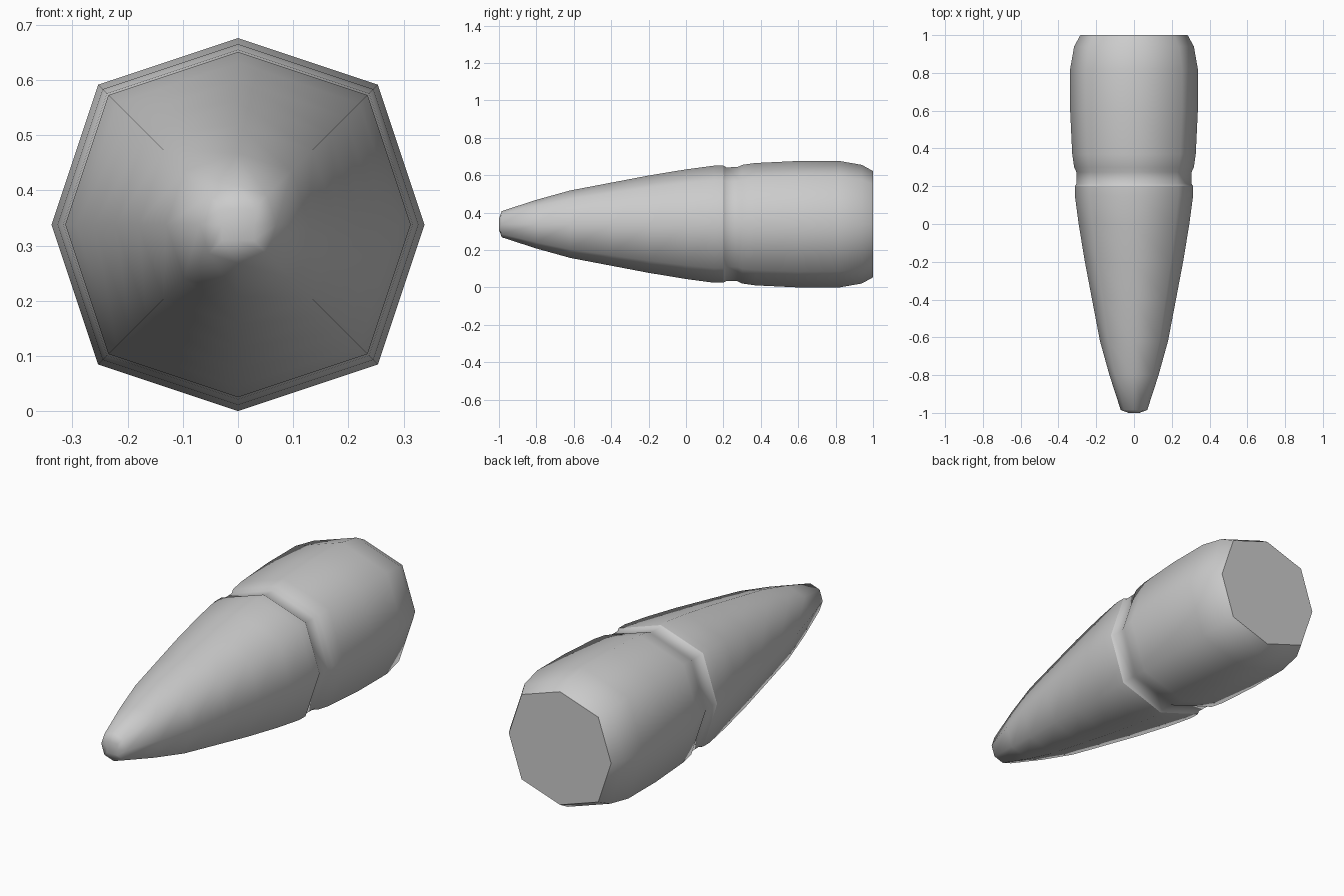
import bpy, bmesh

if "Cube" in bpy.data.objects:
    bpy.data.objects.remove(bpy.data.objects["Cube"])

# profile along the length: (y, radius on the axes, diagonal coordinate ratio)
PROFILE = [(-1.0, 0.029, 1.0), (-0.985, 0.07, 0.75), (-0.8, 0.13, 0.75),
           (-0.62, 0.18, 0.75), (-0.4, 0.222, 0.75), (-0.2, 0.26, 0.75),
           (0.0, 0.293, 0.75), (0.15, 0.313, 0.75), (0.2, 0.313, 0.75),
           (0.215, 0.304, 0.75), (0.275, 0.305, 0.75), (0.3, 0.317, 0.75),
           (0.37, 0.327, 0.75), (0.6, 0.338, 0.75), (0.82, 0.338, 0.75),
           (0.94, 0.317, 0.75), (1.0, 0.284, 0.75)]
CENTRE_Z = 0.338
SIDES = [(1, 0), (1, 1), (0, 1), (-1, 1), (-1, 0), (-1, -1), (0, -1), (1, -1)]

# loft eight-sided rings from the tip to the flat base
bm = bmesh.new()
rings = []
for y, r, k in PROFILE:
    rings.append([bm.verts.new((a * r * (k if a and b else 1), y,
                                CENTRE_Z + b * r * (k if a and b else 1)))
                  for a, b in SIDES])
for low, high in zip(rings, rings[1:]):
    for i in range(8):
        j = (i + 1) % 8
        bm.faces.new((low[i], low[j], high[j], high[i]))
caps = [bm.faces.new(rings[0]), bm.faces.new(rings[-1])]
bmesh.ops.recalc_face_normals(bm, faces=bm.faces[:])

# smooth skin, with a crisp base rim and a crisp edge ahead of the groove
for f in bm.faces:
    f.smooth = True
for e in caps[1].edges:
    e.smooth = False
for i in range(8):
    bm.edges.get((rings[8][i], rings[8][(i + 1) % 8])).smooth = False

mesh = bpy.data.meshes.new("tapered_body")
bm.to_mesh(mesh)
bm.free()
body = bpy.data.objects.new("tapered_body", mesh)
bpy.context.collection.objects.link(body)
